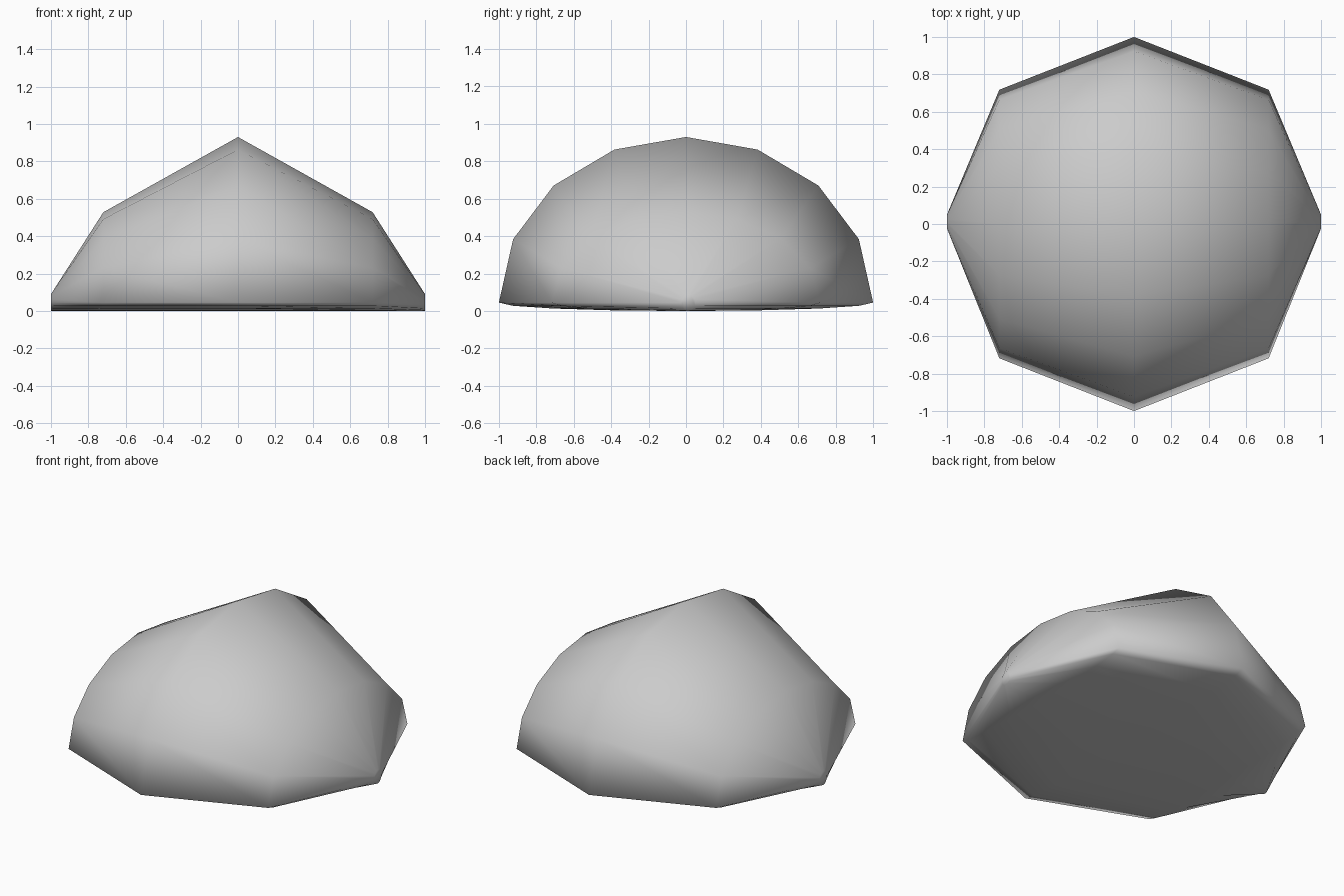
import bpy
import bmesh
import math

cube = bpy.data.objects.get("Cube")
if cube:
    bpy.data.objects.remove(cube, do_unlink=True)

# Plain grey for the whole body
grey = bpy.data.materials.new("stone_grey")
grey.use_nodes = True
colour = (0.6, 0.6, 0.6, 1)
grey.diffuse_color = colour
grey.node_tree.nodes["Principled BSDF"].inputs["Base Color"].default_value = colour

SEGMENTS = 16
RIM_Z = 0.045      # height of the widest outline
BELLY = 0.045      # shallow depth of the underside

# Cross-sections along x: position, half width in y, height above the rim, y shift
sections = [
    (-1.0, 0.037, 0.045, 0.013),
    (-0.72, 0.718, 0.483, 0),
    (0, 1.0, 0.885, 0),
    (0.72, 0.718, 0.483, 0),
    (1.0, 0.037, 0.045, 0.013),
]


def add_ring(bm, x, width, height, shift):
    """Arched above the rim, nearly flat below it."""
    ring = []
    for i in range(SEGMENTS):
        a = math.tau * i / SEGMENTS
        rise = height if math.sin(a) > 0 else BELLY
        ring.append(bm.verts.new((x, shift + width * math.cos(a),
                                  RIM_Z + rise * math.sin(a))))
    return ring


# Dome body: bridge neighbouring sections and close both ends
bm = bmesh.new()
rings = [add_ring(bm, *s) for s in sections]
for a, b in zip(rings, rings[1:]):
    for i in range(SEGMENTS):
        j = (i + 1) % SEGMENTS
        bm.faces.new((a[i], a[j], b[j], b[i]))
bm.faces.new(rings[0])
bm.faces.new(rings[-1])
bmesh.ops.recalc_face_normals(bm, faces=bm.faces)
for face in bm.faces:
    face.smooth = True

mesh = bpy.data.meshes.new("dome_body")
bm.to_mesh(mesh)
bm.free()
mesh.materials.append(grey)
dome = bpy.data.objects.new("dome_body", mesh)
bpy.context.collection.objects.link(dome)
